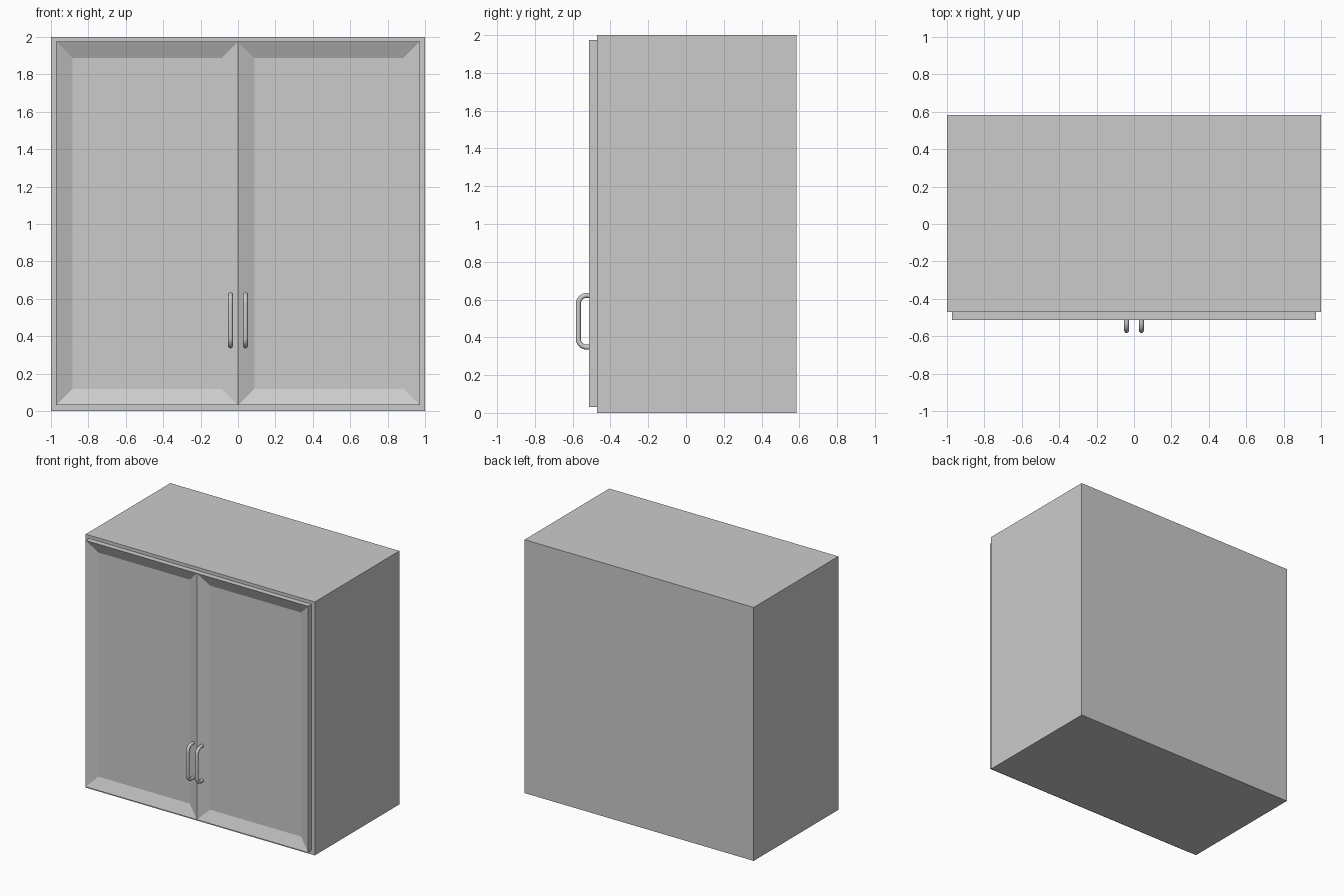
import bpy, bmesh, math
from mathutils import Matrix, Vector

if "Cube" in bpy.data.objects:
    bpy.data.objects.remove(bpy.data.objects["Cube"])

BODY_FRONT, BACK, DOOR_FRONT = -0.471, 0.584, -0.514


def box_bmesh(lo, hi):
    lo, hi = Vector(lo), Vector(hi)
    bm = bmesh.new()
    bmesh.ops.create_cube(bm, size=1, matrix=Matrix.Translation((lo + hi) / 2)
                          @ Matrix.Diagonal((*(hi - lo), 1)))
    return bm


def add_object(name, bm):
    mesh = bpy.data.meshes.new(name)
    bm.to_mesh(mesh)
    bm.free()
    obj = bpy.data.objects.new(name, mesh)
    bpy.context.collection.objects.link(obj)
    return obj


# Cabinet body
add_object("cabinet_body", box_bmesh((-1, BODY_FRONT, 0), (1, BACK, 2)))

# Door front: one half with a recessed panel, mirrored across the centre
bm = box_bmesh((0, DOOR_FRONT, 0.031), (0.972, BODY_FRONT + 0.003, 1.975))
inner = [f for f in bm.faces if f.normal.x < -0.9]
bmesh.ops.delete(bm, geom=inner, context='FACES')
front = [f for f in bm.faces if f.normal.y < -0.9]
bmesh.ops.inset_individual(bm, faces=front, thickness=0.088, depth=-0.039,
                           use_even_offset=True)
doors = add_object("double_doors", bm)
mirror = doors.modifiers.new("mirror", 'MIRROR')
mirror.use_clip = True


# Bow handles: round bar with filleted corners
def handle(name, x):
    y_out, z_lo, z_hi, r = -0.570, 0.348, 0.622, 0.045
    pts = [(x, DOOR_FRONT + 0.01, z_lo)]
    for cz, start in ((z_lo + r, 0), (z_hi - r, 90)):
        for i in range(9):
            a = math.radians(start + 90 * i / 8)
            pts.append((x, y_out + r - r * math.sin(a), cz - r * math.cos(a)))
    pts.append((x, DOOR_FRONT + 0.01, z_hi))
    curve = bpy.data.curves.new(name, 'CURVE')
    curve.dimensions = '3D'
    curve.bevel_depth = 0.013
    curve.bevel_resolution = 4
    curve.use_fill_caps = True
    spline = curve.splines.new('POLY')
    spline.points.add(len(pts) - 1)
    for p, co in zip(spline.points, pts):
        p.co = (*co, 1)
    obj = bpy.data.objects.new(name, curve)
    bpy.context.collection.objects.link(obj)
    bpy.ops.object.select_all(action='DESELECT')
    obj.select_set(True)
    bpy.context.view_layer.objects.active = obj
    bpy.ops.object.convert(target='MESH')
    bpy.ops.object.shade_smooth_by_angle(angle=math.radians(40))


for side, x in (("left", -0.04), ("right", 0.04)):
    handle(f"{side}_handle", x)
